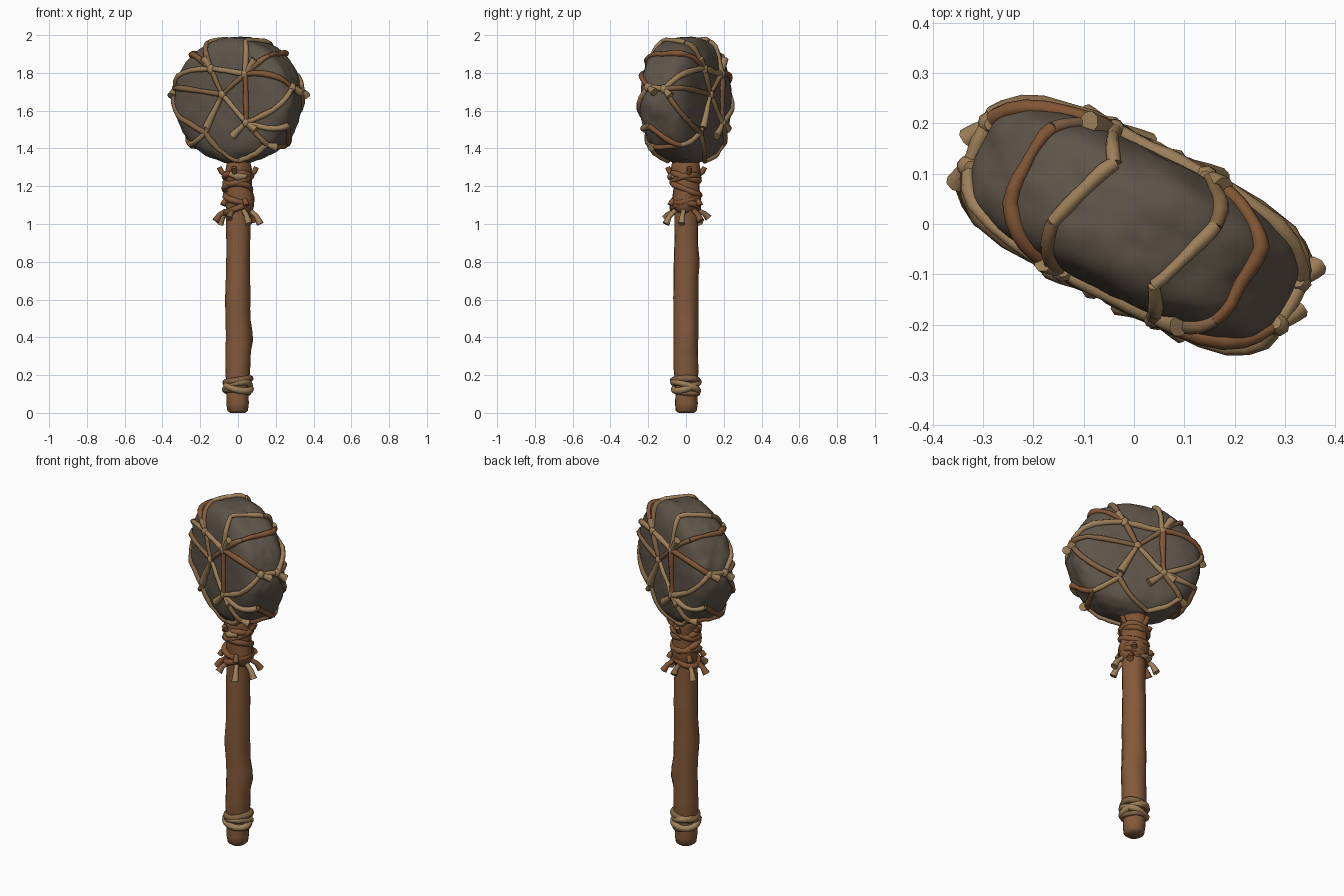
import bpy, bmesh, math, random
from mathutils import Vector, Matrix, noise

random.seed(4)
cube = bpy.data.objects.get("Cube")
if cube:
    bpy.data.objects.remove(cube, do_unlink=True)


def material(name, rgb):
    m = bpy.data.materials.new(name)
    m.use_nodes = True
    m.diffuse_color = (*rgb, 1)
    bsdf = m.node_tree.nodes["Principled BSDF"]
    bsdf.inputs["Base Color"].default_value = (*rgb, 1)
    bsdf.inputs["Roughness"].default_value = 0.9
    return m


STONE = material("dark stone", (0.113, 0.089, 0.066))
WOOD = material("brown wood", (0.235, 0.102, 0.042))
RUST = material("rust leather", (0.22, 0.092, 0.036))
TAN = material("tan leather", (0.34, 0.215, 0.1))
BROWN = material("brown leather", (0.22, 0.125, 0.056))

CENTRE = Vector((0, 0, 1.657))
TURN = Matrix.Rotation(math.radians(-27), 3, "Z")
HALF_LONG, HALF_THICK, HALF_HIGH, POWER = 0.35, 0.15, 0.333, 3.8


def on_stone(p, lift=1.0):
    """Push a point in head coordinates radially onto the stone surface."""
    d = Vector(p).normalized()
    disc = math.hypot(d.x / HALF_LONG, d.z / HALF_HIGH)
    f = disc ** POWER + (abs(d.y) / HALF_THICK) ** POWER
    bump = 1 + 0.03 * noise.noise(d * 3.5) + 0.02 * noise.noise(d * 8)
    return CENTRE + TURN @ (d * f ** (-1 / POWER) * bump * lift)


def mesh_object(name, bm, mat):
    me = bpy.data.meshes.new(name)
    bmesh.ops.recalc_face_normals(bm, faces=bm.faces)
    bm.to_mesh(me)
    bm.free()
    me.materials.append(mat)
    for f in me.polygons:
        f.use_smooth = True
    ob = bpy.data.objects.new(name, me)
    bpy.context.collection.objects.link(ob)


def turned(name, profile, mat, sides=16, rough=0.0, knots=()):
    """Rough turned post from (radius, z) pairs; knots are (angle, z, size)."""
    bm = bmesh.new()
    rings = []
    for r, z in profile:
        ring = []
        for i in range(sides):
            a = math.tau * i / sides
            d = Vector((math.cos(a), math.sin(a), 0))
            rr = r * (1 + rough * noise.noise(Vector((d.x * 1.5, d.y * 1.5, z * 4))))
            for ka, kz, size in knots:
                near = max(0, math.cos(a - ka)) ** 6
                rr += size * near * math.exp(-((z - kz) / 0.06) ** 2)
            ring.append(bm.verts.new(d * rr + Vector((0, 0, z))))
        rings.append(ring)
    for lo, hi in zip(rings, rings[1:]):
        for i in range(sides):
            j = (i + 1) % sides
            bm.faces.new((lo[i], lo[j], hi[j], hi[i]))
    bm.faces.new(rings[0][::-1])
    bm.faces.new(rings[-1])
    mesh_object(name, bm, mat)


def cords(name, strands):
    """Strands are (points, radii, leather letter, closed)."""
    cu = bpy.data.curves.new(name, "CURVE")
    cu.dimensions = "3D"
    cu.bevel_depth = 1.0
    cu.bevel_resolution = 2
    cu.use_fill_caps = True
    for m in (TAN, RUST, BROWN):
        cu.materials.append(m)
    for pts, radii, leather, closed in strands:
        sp = cu.splines.new("POLY")
        sp.points.add(len(pts) - 1)
        for q, p, r in zip(sp.points, pts, radii):
            q.co = (*p, 1)
            q.radius = r
        sp.use_cyclic_u = closed
        sp.material_index = "TRB".index(leather)
    ob = bpy.data.objects.new(name, cu)
    bpy.context.collection.objects.link(ob)
    bpy.ops.object.select_all(action="DESELECT")
    bpy.context.view_layer.objects.active = ob
    ob.select_set(True)
    bpy.ops.object.convert(target="MESH")
    bpy.ops.object.shade_smooth_by_angle(angle=math.radians(65))


# Stone head: thick disc with rounded rim
bm = bmesh.new()
bmesh.ops.create_icosphere(bm, subdivisions=5, radius=1)
for v in bm.verts:
    v.co = on_stone((v.co.x * HALF_LONG, v.co.y * HALF_THICK, v.co.z * HALF_HIGH))
mesh_object("stone_head", bm, STONE)

# Leather net: named crossings on one face, reused half a turn round for the other
N = {
    "left": (-.36, -.05, .06), "upper_left": (-.08, -.14, .155),
    "top_left": (-.145, -.07, .3), "upper": (.12, -.15, .14),
    "top": (.09, -.09, .31), "knot": (-.017, -.16, .03),
    "low_left": (-.12, -.15, -.18), "low_knot": (.135, -.16, -.13),
    "right": (.36, -.05, .07), "low_right": (.33, -.06, -.14),
    "bottom": (.24, -.11, -.25), "bottom_left": (-.24, -.09, -.24),
    "top_right": (.24, -.1, .24), "base": (.05, -.08, -.31),
    "over": (.23, .07, .23),
}


def spot(key):
    """A name ending in * is the matching crossing on the other face."""
    p = Vector(N[key.rstrip("*")])
    return Vector((-p.x, -p.y, p.z)) if key.endswith("*") else p


# Each path starts with its leather: T for tan, R for rust, B for brown
PATHS = [
    "T left upper_left upper", "B upper top_right", "B top_left upper_left knot",
    "T top upper", "B upper knot low_left", "T low_left bottom_left",
    "R upper right", "B left knot", "T knot low_knot", "T low_knot right",
    "R low_knot upper", "B low_knot bottom", "B left low_left",
    "T low_knot low_right", "T right left*", "R low_right bottom_left*",
    "R top_right over upper_left*", "T top_left top*", "T bottom base",
    "R bottom bottom_left*", "B low_left base",
]
ENDS = [("knot", (-.12, -.17, -.16)), ("low_knot", (.05, -.17, -.21)),
        ("low_knot", (.2, -.16, -.17)), ("left", (-.36, -.09, .02)),
        ("right", (.36, 0, .04)), ("upper_left", (-.12, -.14, .21)),
        ("upper", (.16, -.13, .2)), ("bottom", (.26, -.07, -.25))]

net, ends = [], []
for side in (1, -1):
    def place(p, lift):
        return on_stone((p[0] * side, p[1] * side, p[2]), lift)
    for path in PATHS:
        leather, *keys = path.split()
        keys = [spot(s) for s in keys]
        pts = []
        for a, b in zip(keys, keys[1:]):
            pts += [place(a.lerp(b, t / 7), 1.012) for t in range(7)]
        pts.append(place(keys[-1], 1.012))
        radii = [0.0145 + 0.006 * noise.noise(p * 12) for p in pts]
        net.append((pts, radii, leather, False))
    for key, tip in ENDS:
        a, b = spot(key), Vector(tip)
        pts = [place(a.lerp(b, t / 3), 1.015 + 0.014 * t) for t in range(4)]
        ends.append((pts, (.012, .015, .019, .023), "T", False))
    for key in ("left", "knot", "low_knot", "right", "upper", "upper_left"):
        a = spot(key)
        pts = [place(a + Vector((0, 0, h)), 1.01) for h in (-.022, -.01, .01, .022)]
        ends.append((pts, (.013, .022, .022, .013), "T", False))
cords("head_net", net)
cords("head_net_loose_ends", ends)

# Wooden handle with a few swellings
shaft = [(.04, 0), (.055, .012), (.06, .05), (.058, .1), (.064, .2)]
shaft += [(.066 - .004 * t / 20, .22 + 1.1 * t / 20) for t in range(21)]
turned("handle", shaft, WOOD, rough=0.08,
       knots=((0.2, .4, .018), (1.6, .8, .008), (4, .6, .006)))

# Leather sleeve under the head
sleeve = [(.06, 1.06), (.072, 1.09), (.078, 1.14), (.067, 1.19),
          (.072, 1.24), (.073, 1.29), (.06, 1.36)]
turned("leather_sleeve", sleeve, RUST, rough=0.3)


def loop(z, radius, tilt, heading, thick, leather):
    pts = []
    for i in range(24):
        a = math.tau * i / 24
        r = radius + 0.004 * math.sin(3 * a + heading)
        pts.append((r * math.cos(a), r * math.sin(a), z + tilt * math.cos(a - heading)))
    return pts, [thick] * 24, leather, True


def dangling(a, z0, z1, reach, leather, tip=.02):
    d = Vector((math.cos(a), math.sin(a), 0))
    pts = [d * .066 + Vector((0, 0, z0)), d * (.07 + reach) * .52
           + Vector((0, 0, z0 * .6 + z1 * .4)), d * reach + Vector((0, 0, z1))]
    return pts, (.013, .014, tip), leather, False


# Neck binding: crossed loops and hanging ends
neck = [loop(1.085 + .05 * i, .068, random.uniform(.02, .045), 2.3 * i, .017, "R")
        for i in range(4)]
neck.append(loop(1.25, .066, .02, 4.6, .018, "R"))
# Tan patch of leather across the front of the neck
neck.append(([(-.045, -.065, 1.265), (0, -.078, 1.25), (.045, -.065, 1.255)],
             (.014, .022, .014), "T", False))
for i, a in enumerate((-.2, .7, 1.6, 2.5, 3.3, 4.3, 5.2)):
    neck.append(dangling(a, 1.07, 1.0 + .015 * (i % 3), .12, "TRB"[i % 3]))
for a in (0.2, 1.7, 3.0, 4.5):
    neck.append(dangling(a, 1.26, 1.3, .1, "R", .014))
    neck.append(dangling(a + .7, 1.13, 1.1, .095, "R", .016))
cords("neck_binding", neck)

# Grip binding near the foot
cords("grip_binding", [
    loop(.172, .064, .01, 0, .018, "B"), loop(.142, .064, .026, 2.2, .018, "T"),
    loop(.138, .064, .026, 5.2, .018, "T"), loop(.112, .06, .01, 4, .014, "B"),
])
